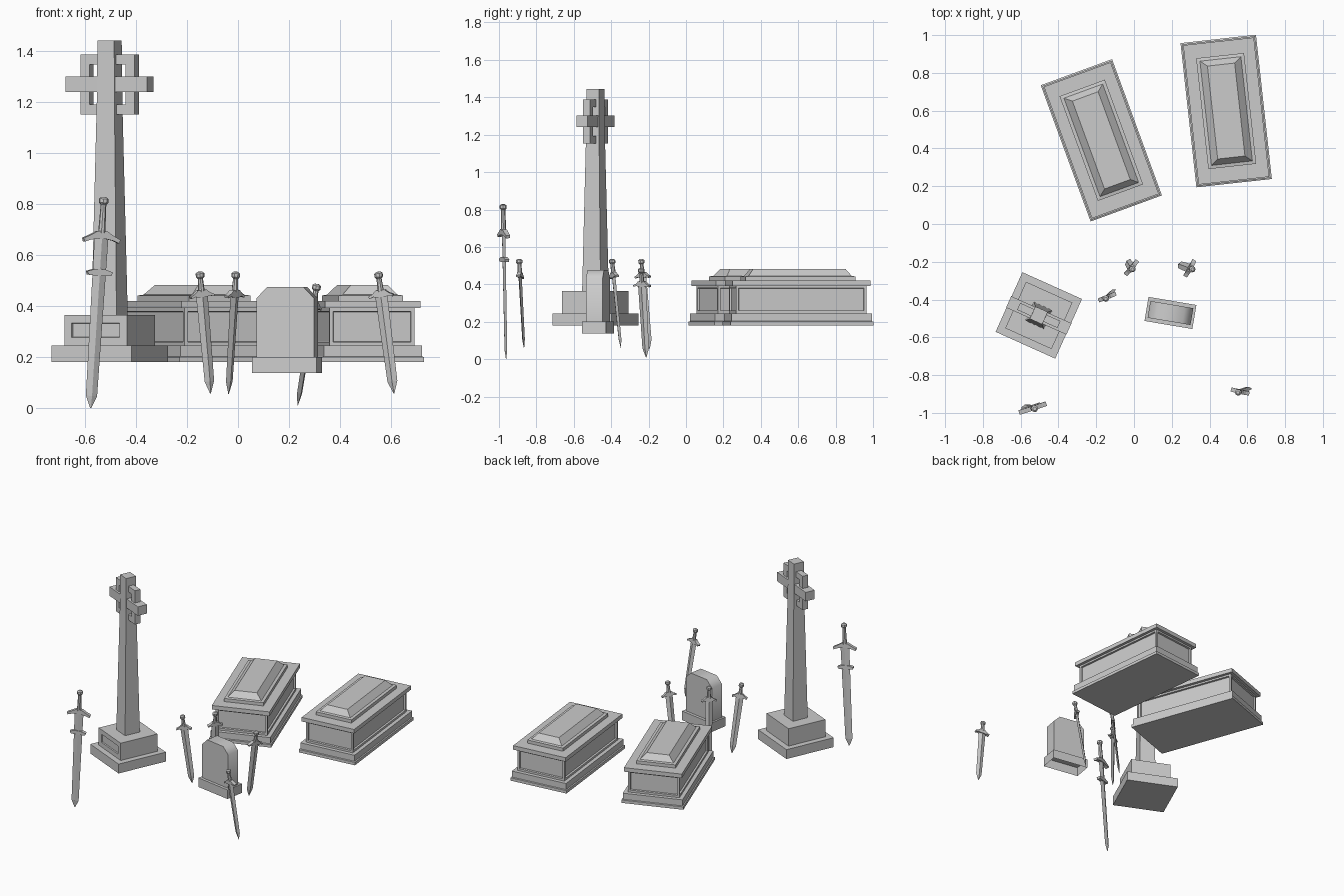
import bpy, bmesh, math
from mathutils import Vector, Matrix

if "Cube" in bpy.data.objects:
    bpy.data.objects.remove(bpy.data.objects["Cube"])


def finish(bm, name, mat, recalc=True):
    if recalc:
        bmesh.ops.recalc_face_normals(bm, faces=bm.faces)
    me = bpy.data.meshes.new(name)
    bm.to_mesh(me)
    bm.free()
    ob = bpy.data.objects.new(name, me)
    bpy.context.collection.objects.link(ob)
    ob.matrix_world = mat
    return ob


def place(x, y, deg):
    return Matrix.Translation((x, y, 0)) @ Matrix.Rotation(math.radians(deg), 4, 'Z')


def loft(bm, rings, caps=True):
    """Skin a list of equal-length point rings."""
    vs = [[bm.verts.new(p) for p in r] for r in rings]
    n = len(vs[0])
    for a, b in zip(vs, vs[1:]):
        for i in range(n):
            bm.faces.new((a[i], a[(i + 1) % n], b[(i + 1) % n], b[i]))
    if caps:
        bm.faces.new(vs[0][::-1])
        bm.faces.new(vs[-1])


def rect(w, d, z):
    return [Vector((sx * w / 2, sy * d / 2, z)) for sx, sy in ((-1, -1), (1, -1), (1, 1), (-1, 1))]


def block(name, mat, steps, open_bottom=False):
    """Rectangular block lofted through (width, depth, z) steps."""
    bm = bmesh.new()
    loft(bm, [rect(*s) for s in steps])
    if open_bottom:
        bm.faces.ensure_lookup_table()
        low = min(bm.faces, key=lambda f: f.calc_center_median().z)
        bmesh.ops.delete(bm, geom=[low], context='FACES_ONLY')
    return finish(bm, name, mat)


def panelled(name, mat, w, d, z0, z1, border, depth, front_only=False):
    """Box whose side faces carry a sunken panel."""
    bm = bmesh.new()
    loft(bm, [rect(w, d, z0), rect(w, d, z1)])
    bmesh.ops.recalc_face_normals(bm, faces=bm.faces)
    faces = [f for f in bm.faces if abs(f.normal.z) < .1 and (not front_only or f.normal.y < -.9)]
    bmesh.ops.inset_individual(bm, faces=faces, thickness=border)
    bmesh.ops.inset_individual(bm, faces=faces, thickness=.003, depth=-depth)
    return finish(bm, name, mat, False)


def extrude_profile(name, mat, pts, d):
    """Outline in x-z, thickened along y."""
    bm = bmesh.new()
    loft(bm, [[Vector((x, y, z)) for x, z in pts] for y in (-d / 2, d / 2)])
    return finish(bm, name, mat)


# stone coffins
for side, mat in (("right", place(.488, .598, 6.3)), ("left", place(-.173, .443, 20.1))):
    w, l = .402, .768
    block(f"{side}_tomb_plinth", mat, [(w, l, .18), (w, l, .2), (w - .014, l - .014, .203),
                                       (w - .014, l - .014, .245)])
    panelled(f"{side}_tomb_body", mat, w - .066, l - .066, .245, .394, .02, .012)
    block(f"{side}_tomb_slab", mat, [(w - .026, l - .026, .392), (w - .026, l - .026, .42)])
    block(f"{side}_tomb_lid", mat, [(.255, .59, .42), (.255, .59, .442), (.218, .555, .445),
                                    (.145, .495, .483)])

# tall cross on a stepped base
mat = place(-.504, -.484, -24.2)
block("cross_base", mat, [(.346, .346, .18), (.346, .346, .245)])
panelled("cross_pedestal", mat, .269, .269, .245, .365, .045, .008, True)
block("cross_shaft", mat, [(.108, .108, .365), (.076, .076, 1.2), (.072, .072, 1.443)])
block("cross_arm", mat, [(.35, .066, 1.24), (.35, .066, 1.302)])
bm = bmesh.new()
ring = [[Vector((sx * h, y, 1.27 + sz * h)) for sx, sz in ((-1, -1), (1, -1), (1, 1), (-1, 1))]
        for h, y in ((.117, -.02), (.117, .02), (.078, .02), (.078, -.02), (.117, -.02))]
loft(bm, ring, False)
bmesh.ops.remove_doubles(bm, verts=bm.verts, dist=1e-5)
finish(bm, "cross_ring", mat)

# headstone with a clipped, softly shaded top
mat = place(.193, -.471, -9.6)
block("headstone_base", mat, [(.257, .129, .137), (.257, .129, .2)], True)
stone = extrude_profile("headstone_slab", mat, [(-.115, .2), (.115, .2), (.115, .431), (.071, .476),
                                                (-.071, .476), (-.115, .431)], .09)
for p in stone.data.polygons:
    p.use_smooth = True
bpy.context.view_layer.objects.active = stone
stone.select_set(True)
bpy.ops.object.shade_smooth_by_angle(angle=math.radians(50))


def mirrored(half):
    return half + [(-x, z) for x, z in reversed(half)]


def round_part(name, mat, rings, n=8):
    bm = bmesh.new()
    loft(bm, [[Vector((r * math.cos((i + .5) * math.tau / n), r * math.sin((i + .5) * math.tau / n), z))
               for i in range(n)] for r, z in rings])
    return finish(bm, name, mat)


def sword(name, top, tip, deg, guard_z, guard_half, droop, s, blade_w, lug_z=None):
    """Sword hanging from its pommel top down to its tip."""
    top, tip = Vector(top), Vector(tip)
    length = (top - tip).length
    az = (top - tip).normalized()
    ax = Vector((math.cos(math.radians(deg)), math.sin(math.radians(deg)), 0))
    ax = (ax - az * ax.dot(az)).normalized()
    ay = az.cross(ax)
    mat = Matrix((ax, ay, az)).transposed().to_4x4()
    mat.translation = top
    # pommel and grip
    round_part(name + "_pommel", mat, [(.009 * s, 0), (.017 * s, -.006 * s), (.017 * s, -.02 * s),
                                       (.011 * s, -.027 * s)])
    round_part(name + "_grip", mat, [(.010 * s, -.024 * s), (.013 * s, -guard_z)])
    # drooping crossguard
    g, h = -guard_z, guard_half
    arms = mirrored([(.018 * s, g + .006), (h * .65, g - droop * .35), (h, g - droop * .75),
                     (h * .94, g - droop * 1.2), (h * .6, g - droop * .9), (.018 * s, g - .022 * s)])
    extrude_profile(name + "_guard", mat, arms, .022 * s)
    # diamond-section blade
    bm = bmesh.new()
    w = blade_w / 2
    loft(bm, [[Vector(p) for p in ((-k * w, 0, z), (0, -k * .009, z), (k * w, 0, z), (0, k * .009, z))]
              for k, z in ((1, g), (.8, -length + .048), (.08, -length))])
    finish(bm, name + "_blade", mat)
    # second pair of small parrying hooks
    if lug_z:
        z = -lug_z
        extrude_profile(name + "_lugs", mat, mirrored([(.02, z + .012), (.052, z + .002), (.047, z - .012),
                                                       (.02, z - .014)]), .024)


small = dict(guard_z=.078, guard_half=.05, droop=.02, s=1, blade_w=.05)
sword("sword_1", (-.15, -.396, .535), (-.108, -.348, .058), 22, **small)
sword("sword_2", (-.008, -.24, .535), (-.037, -.195, .056), 50, **small)
sword("sword_3", (.31, -.24, .487), (.234, -.213, .01), 60, **small)
sword("sword_4", (.55, -.892, .535), (.612, -.866, .058), -12, **small)
sword("great_sword", (-.526, -.978, .828), (-.578, -.962, 0), 18, guard_z=.14, guard_half=.076,
      droop=.032, s=1.1, blade_w=.058, lug_z=.295)
